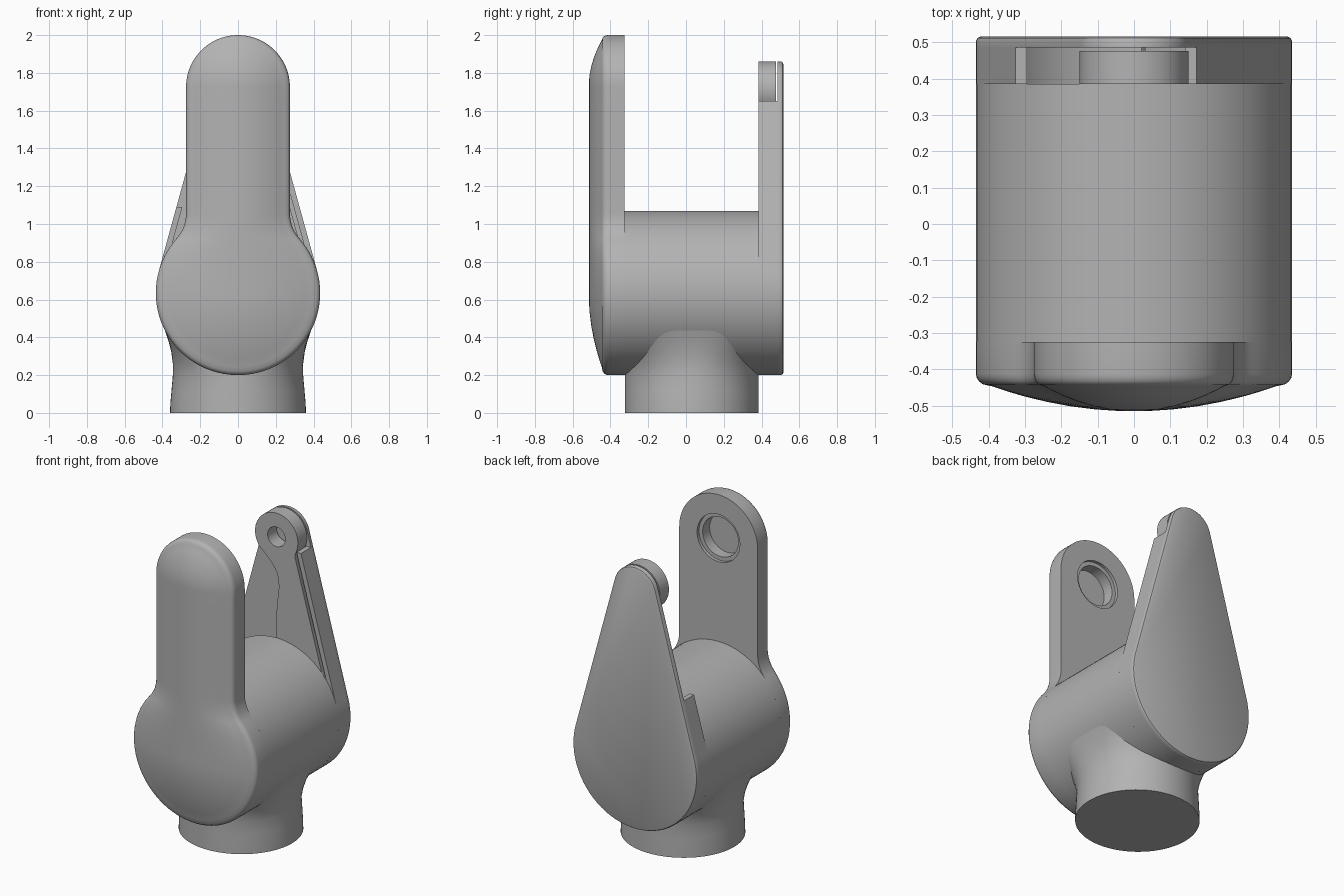
import bpy, bmesh
from math import sin, cos, radians, degrees, asin, atan2, pi

old = bpy.data.objects.get("Cube")
if old:
    bpy.data.objects.remove(old, do_unlink=True)

grey = bpy.data.materials.new("plain grey")
grey.use_nodes = True
GREY = (0.45, 0.45, 0.45, 1)
grey.diffuse_color = GREY
grey.node_tree.nodes["Principled BSDF"].inputs["Base Color"].default_value = GREY

HUB_Z, HUB_R = 0.635, 0.435       # main horizontal barrel
FRONT, BACK = -0.325, 0.385       # barrel ends


def arc(cx, cz, r, a0, a1, n):
    """Points on an arc in the x-z plane, angles in degrees."""
    angles = [radians(a0 + (a1 - a0) * i / n) for i in range(n + 1)]
    return [(cx + r * cos(a), cz + r * sin(a)) for a in angles]


def loft(name, rings):
    """Skin closed rings of equal length and cap both ends."""
    bm = bmesh.new()
    loops = [[bm.verts.new(p) for p in ring] for ring in rings]
    n = len(loops[0])
    for a, b in zip(loops, loops[1:]):
        for i in range(n):
            j = (i + 1) % n
            bm.faces.new((a[i], a[j], b[j], b[i]))
    bm.faces.new(loops[0][::-1])
    bm.faces.new(loops[-1])
    return finish(name, bm)


def finish(name, bm):
    bmesh.ops.remove_doubles(bm, verts=bm.verts, dist=0.0005)
    bmesh.ops.recalc_face_normals(bm, faces=bm.faces)
    mesh = bpy.data.meshes.new(name)
    bm.to_mesh(mesh)
    bm.free()
    mesh.materials.append(grey)
    obj = bpy.data.objects.new(name, mesh)
    bpy.context.collection.objects.link(obj)
    return obj


def ring_at(outline, y):
    return [(x, y, z) for x, z in outline]


def extrude(name, outline, y0, y1):
    return loft(name, [ring_at(outline, y0), ring_at(outline, y1)])


def select(obj):
    bpy.ops.object.select_all(action='DESELECT')
    obj.select_set(True)
    bpy.context.view_layer.objects.active = obj


def drill(obj, z, r, y0, y1):
    """Cut a round hole along y."""
    cutter = extrude("hole_cutter", arc(0, z, r, 0, 360, 48)[:-1], y0, y1)
    cutter.hide_render = True
    mod = obj.modifiers.new("hole", 'BOOLEAN')
    mod.operation, mod.solver, mod.object = 'DIFFERENCE', 'EXACT', cutter
    select(obj)
    bpy.ops.object.modifier_apply(modifier=mod.name)
    bpy.data.objects.remove(cutter, do_unlink=True)


# Horizontal barrel
barrel = extrude("barrel", arc(0, HUB_Z, HUB_R, 0, 360, 96)[:-1], FRONT, BACK)

# Round foot that flares up into the barrel
foot_rows = [(0, .36, 2), (.05, .358, 2), (.12, .352, 2), (.2, .345, 2), (.26, .345, 2.2),
             (.32, .353, 2.6), (.38, .368, 3.3), (.44, .388, 4.5), (.5, .408, 7), (.55, .423, 10)]
rings = []
for z, half, power in foot_rows:
    ring = []
    for i in range(96):
        a = 2 * pi * i / 96
        c, s = cos(a), sin(a)
        k = (abs(c) ** power + abs(s) ** power) ** (-1 / power)
        ring.append((half * c * k, 0.03 + 0.354 * s * k, z))
    rings.append(ring)
foot = loft("foot", rings)

# Domed front cover: round head blending into a straight arm
ARM_W, ARM_Z, FIL = 0.275, 1.725, 0.2
dx = ARM_W + FIL
dz = ((HUB_R + FIL) ** 2 - dx ** 2) ** 0.5
join = degrees(atan2(dz, dx))
half = arc(0, HUB_Z, HUB_R, -90, join, 36)
half += arc(dx, HUB_Z + dz, FIL, 180 + join, 180, 10)[1:]
half += [(ARM_W, HUB_Z + dz + (ARM_Z - HUB_Z - dz) * i / 6) for i in range(1, 6)]
half += arc(0, ARM_Z, ARM_W, 0, 90, 24)
outline = half + [(-x, z) for x, z in half[-2:0:-1]]


def toward_spine(s, y):
    ring = []
    for x, z in outline:
        core = min(max(z, HUB_Z), ARM_Z)
        ring.append((x * s, y, core + (z - core) * s))
    return ring


rings = [toward_spine(1, FRONT), toward_spine(1, -0.412)]
rings += [toward_spine(s, y) for s, y in ((.995, -.423), (.98, -.433), (.955, -.441))]
rings += [toward_spine(s, -0.515 + 0.085 * s * s) for s in (.9, .8, .7, .55, .4, .25, .1)]
bm = bmesh.new()
loops = [[bm.verts.new(p) for p in r] for r in rings]
n = len(outline)
for a, b in zip(loops, loops[1:]):
    for i in range(n):
        bm.faces.new((a[i], a[(i + 1) % n], b[(i + 1) % n], b[i]))
bm.faces.new(loops[0])
m = len(half)                      # bridge the nearly flat crest left to right
for i in range(m - 1):
    quad = [loops[-1][k % n] for k in (i, i + 1, n - i - 1, n - i)]
    quad = list(dict.fromkeys(quad))
    bm.faces.new(quad)
cover = finish("front_cover", bm)
drill(cover, ARM_Z, 0.15, FRONT - 0.02, FRONT + 0.05)
drill(cover, ARM_Z, 0.125, FRONT - 0.09, FRONT + 0.05)

# Teardrop arm at the back
TIP_Z, TIP_R = 1.71, 0.15
tilt = asin((HUB_R - TIP_R) / (TIP_Z - HUB_Z))
T = degrees(tilt)


def edge_x(z, inset):
    """Half width of the straight side of the teardrop."""
    return (TIP_R - inset + (TIP_Z - z) * sin(tilt)) / cos(tilt)


def teardrop(inset):
    return (arc(0, TIP_Z, TIP_R - inset, T, 180 - T, 32)
            + arc(0, HUB_Z, HUB_R - inset, 180 - T, 360 + T, 64))


back_plate = loft("back_plate", [ring_at(teardrop(i), y) for i, y in
                                 ((0, .485), (0, .503), (.004, .511), (.012, .515))])


def rim_chain(inset):
    return ([(edge_x(1.65, inset), 1.65)]
            + arc(0, HUB_Z, HUB_R - inset, T, -180 - T, 64)
            + [(-edge_x(1.09, inset), 1.09)])


back_rim = extrude("back_rim", rim_chain(0) + rim_chain(0.03)[::-1], BACK, 0.487)

# Inner lever with a round eye, separated from the rim by a narrow slot
lever_outline = [(edge_x(.9, .05), .9), (edge_x(1.62, .05), 1.62)]
lever_outline += arc(0, TIP_Z, TIP_R, -25, 220, 48)
lever_outline += [(-.07, 1.575), (-.03, 1.535), (0, 1.49), (.015, 1.44), (.017, 1.39),
                  (.01, 1.33), (.003, 1.27), (0, 1.2), (0, .9)]
lever = extrude("inner_lever", lever_outline, BACK, 0.476)
drill(lever, TIP_Z, 0.062, BACK - 0.05, 0.52)
lever_web = extrude("lever_web", [(.02, .9), (edge_x(.9, .06), .9),
                                  (edge_x(1.5, .06), 1.5), (.03, 1.38)], 0.47, 0.488)

for part in (barrel, foot, cover, back_plate, back_rim, lever, lever_web):
    select(part)
    bpy.ops.object.shade_smooth_by_angle(angle=radians(32))
